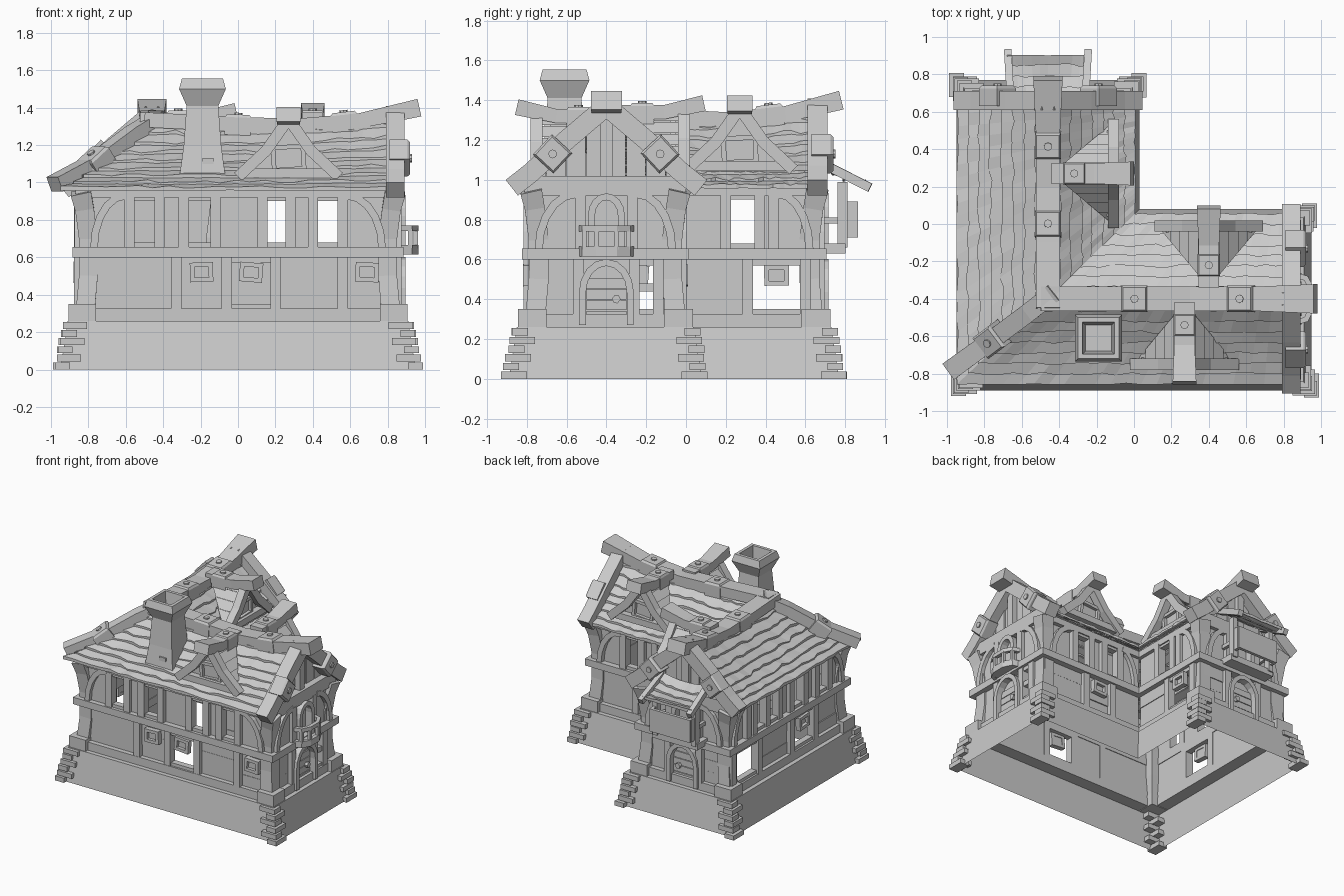
import bpy, bmesh, math, random
from mathutils import Vector as V, Matrix

random.seed(4)
if "Cube" in bpy.data.objects:
    bpy.data.objects.remove(bpy.data.objects["Cube"])
X, Y, Z = V((1, 0, 0)), V((0, 1, 0)), V((0, 0, 1))

grey = bpy.data.materials.new("plain_grey")
grey.use_nodes = True
grey.diffuse_color = (0.6, 0.6, 0.6, 1)
grey.node_tree.nodes["Principled BSDF"].inputs["Base Color"].default_value = (0.6, 0.6, 0.6, 1)


def mesh(name, verts, faces, recalc=True):
    bm = bmesh.new()
    vs = [bm.verts.new(v) for v in verts]
    for f in faces:
        bm.faces.new([vs[i] for i in f])
    if recalc:
        bmesh.ops.recalc_face_normals(bm, faces=bm.faces)
    me = bpy.data.meshes.new(name)
    bm.to_mesh(me)
    bm.free()
    me.materials.append(grey)
    ob = bpy.data.objects.new(name, me)
    bpy.context.collection.objects.link(ob)
    return ob


def loft(name, rings, caps=True):
    n = len(rings[0])
    faces = [(r * n + i, r * n + (i + 1) % n, r * n + n + (i + 1) % n, r * n + n + i)
             for r in range(len(rings) - 1) for i in range(n)]
    if caps:
        faces += [tuple(range(n)), tuple(range(len(rings) * n - n, len(rings) * n))]
    return mesh(name, [v for r in rings for v in r], faces)


def frame(o, u, n):
    # local axes: along the wall, outward, up
    return Matrix.Translation(o) @ Matrix((u, n, Z)).transposed().to_4x4()


def prism(name, F, poly, d0, d1):
    return loft(name, [[F @ V((u, d, z)) for u, z in poly] for d in (d0, d1)])


def box(name, F, u0, u1, d0, d1, z0, z1):
    return prism(name, F, [(u0, z0), (u1, z0), (u1, z1), (u0, z1)], d0, d1)


def beam(name, pts, w, h, up=Z, flare=1.0, F=None):
    # rectangular section swept along a path, optionally wider at the last point
    pts = [F @ V(p) if F else V(p) for p in pts]
    rings = []
    for i, p in enumerate(pts):
        t = (pts[min(i + 1, len(pts) - 1)] - pts[max(i - 1, 0)]).normalized()
        s = t.cross(up).normalized()
        k = flare if i == len(pts) - 1 else 1
        a, b = s * w * k / 2, s.cross(t).normalized() * h * k / 2
        rings.append([p - a - b, p + a - b, p + a + b, p - a + b])
    return loft(name, rings)


def bracket(loc, n, t, size=0.14):
    # square iron plate with a round bolt
    n, t = V(n).normalized(), V(t).normalized()
    F = Matrix.Translation(loc) @ Matrix((t, n, t.cross(n))).transposed().to_4x4()
    s = size / 2
    loft("bracket_plate", [[F @ V((a * k, d, b * k)) for a, b in ((-1, -1), (1, -1), (1, 1), (-1, 1))]
                           for k, d in ((s, -.06), (s, .035), (s * .86, .05))])
    ring = [(math.cos(a * math.pi / 4) * .022, math.sin(a * math.pi / 4) * .022) for a in range(8)]
    prism("bracket_bolt", F, ring, .04, .06)


# L-shaped bands: foundation, sill, floor belt and wall plate
corners = [(-.85, -.79, -1, -1), (.85, -.79, 1, -1), (.85, -.02, 1, 1),
           (-.07, -.02, 1, 1), (-.07, .67, 1, 1), (-.85, .67, -1, 1)]


def band(name, profile):
    loft(name, [[V((x + a * d, y + b * d, z)) for x, y, a, b in corners] for d, z in profile], False)


def ring_beam(name, d, z0, z1):
    band(name, [(d, z0), (d, z1), (-.04, z1), (-.04, z0), (d, z0)])


band("foundation", [(.1, 0), (.06, .26), (-.04, .26)])
ring_beam("sill", .025, .26, .325)
ring_beam("floor_belt", .035, .6, .655)
ring_beam("wall_plate", .02, .92, .97)

# corner posts, footing blocks and stacked quoins
for i, (x, y, a, b) in enumerate(corners):
    if i == 3:
        continue
    F = frame((x, y, 0), X * a, Y * b)
    beam("corner_post", [(o, o, z) for o, z in ((-.035, .33), (-.05, .5), (-.05, .7), (-.03, .86), (-.01, .95))],
         .1, .1, X, 1.1, F)
    box("corner_footing", F, -.09, .055, -.09, .055, .255, .35)
    for k in range(6):
        z = k * .0435
        out = .132 - .009 * k + random.uniform(-.006, .008)
        lu, ld = (.13, .08) if k % 2 else (.08, .13)
        box("corner_stone", F, out - lu, out, out - ld, out, z, z + .037)


# doors and windows
def arch(w, z0, z1):
    c = z1 - w * 1.25
    return [(-w, z0)] + [(-w * math.cos(a * math.pi / 8), c + w * 1.25 * math.sin(a * math.pi / 8))
                         for a in range(9)] + [(w, z0)]


def arched(F, u, w, z0, z1, door):
    G = F @ Matrix.Translation((u, 0, 0))
    beam("arch_frame", [(a, .0, z) for a, z in arch(w, z0, z1)], .035, .09, F.to_3x3() @ Y, 1, G)
    prism("door_leaf", G, arch(w - .015, z0, z1 - .015), -.03, -.01)
    if door:
        for k in range(4):
            box("door_board", G, .02 - w, w - .02, -.01, .0, z0 + .02 + k * .055, z0 + .07 + k * .055)
        ring = [(.05 + .022 * math.cos(a), z0 + .13 + .022 * math.sin(a)) for a in range(6)]
        prism("door_knob", G, ring, -.01, .025)


def window(F, u, z, w, h, d=0.0):
    tilt = random.uniform(-.08, .08)
    G = F @ Matrix.Translation((u, d, z)) @ Matrix.Rotation(tilt, 4, 'Y')
    for s in (-1, 1):
        box("window_frame", G, -w, w, -.015, .025, s * h - .012, s * h + .012)
        box("window_frame", G, s * w - .012, s * w + .012, -.015, .025, -h - .012, h + .012)
    box("window_pane", G, -w, w, -.01, .0, -h, h)


# timber walls: p panel, o opening, w window on panel, x window in opening, b curved brace, d arch
def storey(F, posts, codes, z0, z1, rows):
    for u in posts[1:-1]:
        box("wall_post", F, u - .027, u + .027, -.04, .02 + random.uniform(0, .008), z0, z1)
    for (a, b), c in zip(zip(posts, posts[1:]), codes):
        m = (a + b) / 2
        if c in "pwb":
            for k in range(rows):
                h = (z1 - z0) / rows
                box("wall_board", F, a, b, -.035, random.uniform(-.014, -.004), z0 + k * h, z0 + k * h + h)
        if c in "wx":
            window(F, m, .52, .05, .04, .005)
        if c in "ox":
            box("opening_sill", F, a, b, -.04, .01, z0, z0 + .03)
            box("opening_lintel", F, a, b, -.04, .01, z1 - .03, z1)
        if c == "b":
            p, q = (a + .05, b - .02) if a == posts[0] else (b - .05, a + .02)
            beam("curved_brace", [(p + (q - p) * (1 - math.cos(t * .314)), .0, z0 + (z1 - z0) * math.sin(t * .314))
                                  for t in range(6)], .04, .05, F.to_3x3() @ Y, 1, F)
        if c == "d":
            box("arch_backing", F, a, b, -.045, -.03, z0, z1)
            arched(F, m, (b - a) / 2 - .02 if rows > 1 else .075, z0 - .05 * (rows > 1), z1 - .015, rows > 1)


front = frame((0, -.79, 0), X, -Y)
left_wall = frame((-.85, 0, 0), Y, -X)
inner_back = frame((0, -.02, 0), X, Y)
inner_side = frame((-.07, 0, 0), Y, X)
end_gable = frame((.85, -.4, 0), Y, X)
back_gable = frame((-.46, .67, 0), X, Y)
long_posts = [-.82, -.58, -.42, -.29, -.12, .13, .28, .4, .56, .82]
for F, up, upc, low, lowc in (
        (front, long_posts, "bopopopob", [-.82, -.33, -.06, .2, .56, .82], "pwxpw"),
        (left_wall, [-.79, -.58, -.42, -.27, -.1, .04, .2, .37, .45, .67], "bopopoopb",
         [-.79, -.4, -.1, .31, .64, .67], "pxpop"),
        (inner_back, [-.07, .13, .28, .4, .56, .82], "bopob", [-.07, .2, .45, .82], "pwp"),
        (inner_side, [-.02, .2, .37, .44, .67], "popb", [-.02, .31, .6, .67], "pxp"),
        (end_gable, [-.39, -.13, .13, .38], "bdb", [-.39, -.14, .14, .26, .38], "pdop"),
        (back_gable, [-.37, -.13, .13, .37], "bdb", [-.37, -.14, .14, .37], "pdp")):
    storey(F, up, upc, .65, .93, 1)
    storey(F, low, lowc, .32, .6, 3)
box("rail_bar", end_gable, .14, .28, -.03, .01, .44, .48)


# roof slopes made of overlapping ragged board courses
def slope(name, e0, e1, r0, r1, rows=8, cols=22):
    e0, e1, r0, r1 = map(V, (e0, e1, r0, r1))

    def at(s, t, lift):
        p = e0.lerp(e1, s).lerp(r0.lerp(r1, s), t)
        return p + Z * (lift - .13 * t * (1 - t) - .1 * s * (1 - s) * t)
    vs, fs = [], []
    for i in range(rows):
        for j in range(cols + 1):
            s = j / cols
            t = max(-.02, (i - random.uniform(0, .3)) / rows)
            lift = .015 + random.uniform(0, .012)
            vs += [at(s, t, 0), at(s, t, lift), at(s, (i + 1) / rows, .004)]
            if j:
                k = len(vs) - 6
                fs += [(k, k + 3, k + 4, k + 1), (k + 1, k + 4, k + 5, k + 2)]
    mesh(name, vs, fs, False)


hub, tip_x, tip_y = (-.46, -.4, 1.32), (.86, -.4, 1.365), (-.46, .66, 1.365)
slope("front_roof", (-.94, -.85, .96), (.86, -.85, .96), hub, tip_x)
slope("left_roof", (-.94, .66, .96), (-.94, -.85, .96), tip_y, hub)
slope("inner_side_roof", (.0, .05, .96), (.0, .66, .96), hub, tip_y)
slope("inner_back_roof", (.86, .05, .96), (.0, .05, .96), tip_x, hub)

# ridge and hip beams with brackets
beam("long_ridge", [(-.5, -.4, 1.335), (-.1, -.4, 1.315), (.3, -.4, 1.3), (.65, -.4, 1.33), (.97, -.4, 1.4)],
     .13, .08, Z, 1.2)
beam("wing_ridge", [(-.46, -.45, 1.335), (-.46, -.1, 1.315), (-.46, .2, 1.3), (-.46, .5, 1.33), (-.46, .78, 1.4)],
     .13, .08, Z, 1.2)
beam("hip_beam", [(-.42, -.36, 1.345), (-.56, -.47, 1.26), (-.76, -.62, 1.11), (-.98, -.78, .99)], .1, .08, Z, 1.05)
for loc, n, t in (((0, -.4, 1.313), (.04, 0, 1), (1, 0, -.04)), ((.57, -.4, 1.327), (-.12, 0, 1), (1, 0, .12)),
                  ((-.46, 0, 1.313), (0, .04, 1), (0, 1, -.04)), ((-.46, .42, 1.327), (0, -.12, 1), (0, 1, .12)),
                  ((-.76, -.62, 1.115), (-.48, -.36, .8), (.64, .48, .6))):
    bracket(loc, n, t)

# gable ends
for F in (end_gable, back_gable):
    R = F.to_3x3()
    for k in range(-4, 4):
        a, b = k * .1, k * .1 + .096
        prism("gable_board", F, [(a, .95), (b, .95), (b, 1.35 - abs(b) * .87), (a, 1.35 - abs(a) * .87)],
              -.06, random.uniform(-.045, -.03))
    box("gable_tie", F, -.42, .42, -.05, .02, .96, 1.02)
    box("gable_king_post", F, -.03, .03, -.05, .0, 1.0, 1.34)
    for s in (-1, 1):
        beam("bargeboard", [(0, -.01, 1.37), (s * .2, -.01, 1.2), (s * .38, -.01, 1.035), (s * .475, -.01, .96)],
             .1, .1, R @ Y, 1, F)
        bracket(F @ V((s * .27, .02, 1.13)), R @ Y, R @ V((s * .68, 0, -.73)))


# dormers
def dormer(o, u, n, lift=0.0):
    F = frame(V((*o, lift)), u, n)
    face = [(-.21, 1.03), (.21, 1.03), (0, 1.31)]
    prism("dormer_wall", F, face, .28, .31)
    window(F, 0, 1.13, .08, .06, .315)
    beam("dormer_sill", [(-.23, .34, 1.05), (.23, .34, 1.05)], .05, .05, Z, 1, F)
    beam("dormer_ridge", [(0, .02, 1.32), (0, .25, 1.32), (0, .45, 1.365)], .11, .07, Z, 1.15, F)
    for s in (-1, 1):
        beam("dormer_bargeboard", [(0, .35, 1.34), (s * .12, .35, 1.17), (s * .27, .35, 1.03)],
             .06, .06, F.to_3x3() @ Y, 1, F)
        for k in range(5):
            a, b = k / 5, (k + 1) / 5 + .03
            q = [F @ V((s * .25 * t, d, 1.33 - .3 * t + c)) for t, c in ((a, 0), (b, .015))
                 for d in (.02 + .3 * t, .36 + random.uniform(-.02, .01))]
            mesh("dormer_roof_board", q, [(0, 1, 3, 2)])
    bracket(F @ V((0, .14, 1.315)), Z, n, .12)


dormer((.27, -.4), X, -Y)
dormer((.4, -.36), X, Y, .02)
dormer((-.46, .27), Y, X, .02)

# chimney with a flared hollow cap
loft("chimney", [[V((-.19 + a * h, -.61 + b * h, z)) for a, b in ((-1, -1), (1, -1), (1, 1), (-1, 1))]
                 for h, z in ((.13, .98), (.1, 1.2), (.085, 1.41), (.125, 1.5), (.11, 1.555), (.085, 1.555), (.07, 1.42))])
box("chimney_brick", front, -.19, -.13, -.08, -.06, 1.1, 1.13)

# small rounded balcony on the end gable
path = [(-.13, .0), (-.11, .07), (-.05, .1), (.05, .1), (.11, .07), (.13, .0)]
for z, h in ((.64, .05), (.755, .03)):
    beam("end_balcony_rail", [(u, d, z) for u, d in path], .03, h, Z, 1, end_gable)
loft("end_balcony_floor", [[end_gable @ V((u, d, z)) for u, d in path] for z in (.62, .65)])
for u, d in path[1:-1]:
    box("end_balcony_post", end_gable, u - .012, u + .012, d - .012, d + .012, .65, .75)

# roofed balcony on the back gable
box("back_balcony_floor", back_gable, -.2, .2, 0, .13, .63, .68)
box("back_balcony_parapet", back_gable, -.18, .18, .17, .195, .71, .89)
for s in (-1, 1):
    box("back_balcony_post", back_gable, s * .17 - .02, s * .17 + .02, .09, .14, .66, .99)
    box("back_balcony_side", back_gable, s * .17 - .012, s * .17 + .012, .1, .18, .71, .89)
    box("back_balcony_side_rail", back_gable, s * .17 - .012, s * .17 + .012, 0, .11, .78, .81)
    beam("back_balcony_roof_edge", [(s * .2, .0, 1.09), (s * .215, .255, .96)], .04, .045, Z, 1, back_gable)
slope("back_balcony_roof", back_gable @ V((.22, .23, .975)), back_gable @ V((-.22, .23, .975)),
      back_gable @ V((.19, .0, 1.1)), back_gable @ V((-.19, .0, 1.1)), 4, 10)
